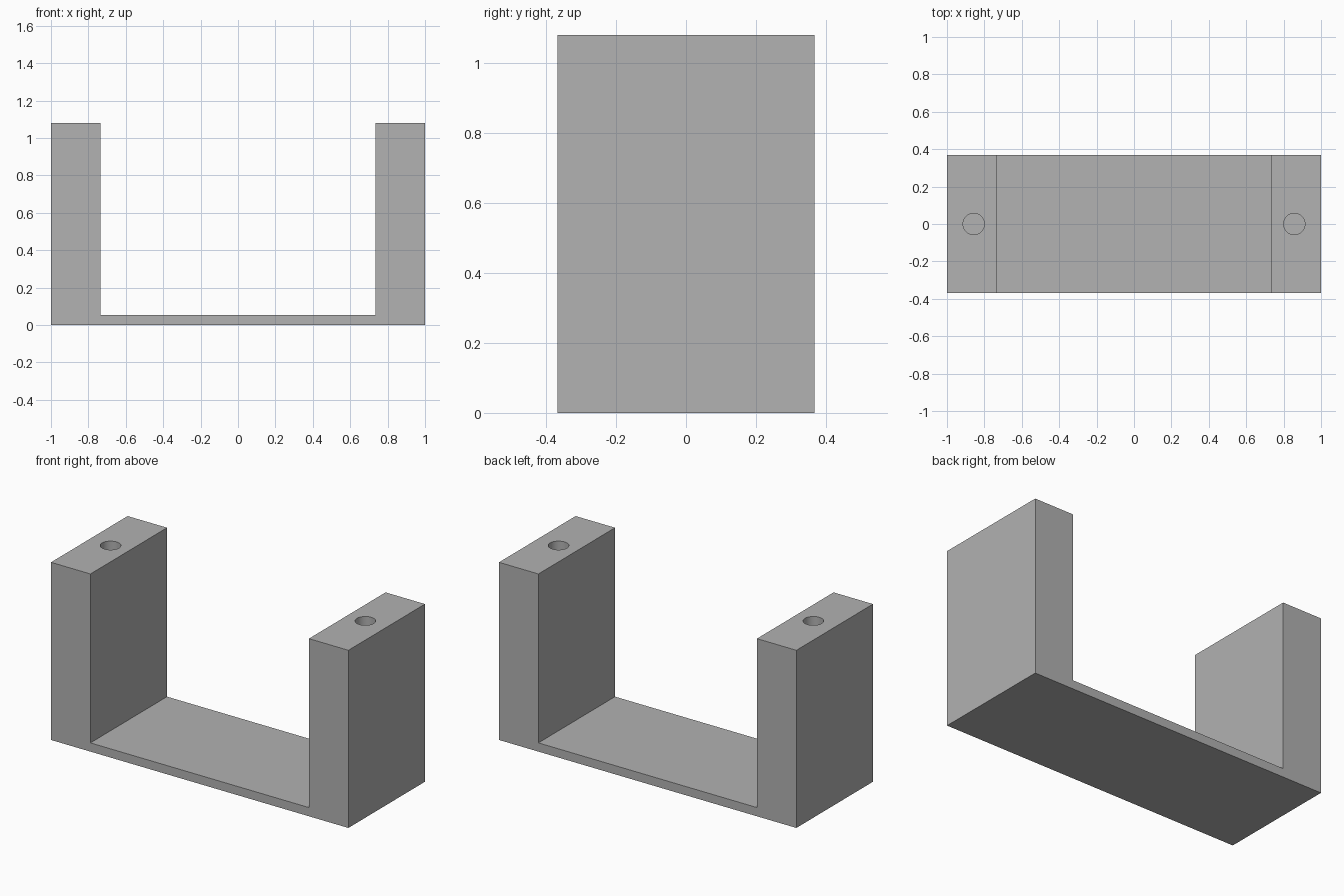
import bpy
import bmesh
from math import radians
from mathutils import Vector

cube = bpy.data.objects.get("Cube")
if cube:
    bpy.data.objects.remove(cube, do_unlink=True)

HALF_LENGTH, INNER, HALF_DEPTH = 1.0, 0.735, 0.368
HEIGHT, BASE = 1.08, 0.053
HOLE_X, HOLE_RADIUS, HOLE_DEPTH = 0.857, 0.057, 0.4

grey = bpy.data.materials.new("plain grey")
grey.use_nodes = True
colour = (0.445, 0.445, 0.445, 1)
grey.diffuse_color = colour
grey.node_tree.nodes["Principled BSDF"].inputs["Base Color"].default_value = colour

# U-shaped bracket: half profile, mirrored, then extruded front to back
half = [(HALF_LENGTH, 0), (HALF_LENGTH, HEIGHT), (INNER, HEIGHT), (INNER, BASE)]
profile = half + [(-x, z) for x, z in reversed(half)]
bm = bmesh.new()
face = bm.faces.new([bm.verts.new((x, -HALF_DEPTH, z)) for x, z in profile])
extruded = bmesh.ops.extrude_face_region(bm, geom=[face])["geom"]
bmesh.ops.translate(bm, vec=Vector((0, 2 * HALF_DEPTH, 0)),
                    verts=[v for v in extruded if isinstance(v, bmesh.types.BMVert)])
bmesh.ops.recalc_face_normals(bm, faces=bm.faces)
mesh = bpy.data.meshes.new("bracket")
bm.to_mesh(mesh)
bm.free()
mesh.materials.append(grey)
bracket = bpy.data.objects.new("bracket", mesh)
bpy.context.collection.objects.link(bracket)

# Blind screw hole in the top of each upright
for side, name in ((1, "left"), (-1, "right")):
    bpy.ops.mesh.primitive_cylinder_add(vertices=48, radius=HOLE_RADIUS,
                                        depth=2 * HOLE_DEPTH,
                                        location=(side * HOLE_X, 0, HEIGHT))
    cutter = bpy.context.object
    cutter.name = name + "_hole_cutter"
    cutter.data.materials.append(grey)
    cutter.hide_render = True
    cutter.hide_set(True)
    cut = bracket.modifiers.new(name + " hole", "BOOLEAN")
    cut.operation = "DIFFERENCE"
    cut.solver = "EXACT"
    cut.object = cutter

# Apply the cuts, then smooth only the round hole walls
bpy.ops.object.select_all(action="DESELECT")
bracket.select_set(True)
bpy.context.view_layer.objects.active = bracket
for cut in list(bracket.modifiers):
    cutter = cut.object
    bpy.ops.object.modifier_apply(modifier=cut.name)
    bpy.data.objects.remove(cutter, do_unlink=True)
bpy.ops.object.shade_smooth_by_angle(angle=radians(30))
